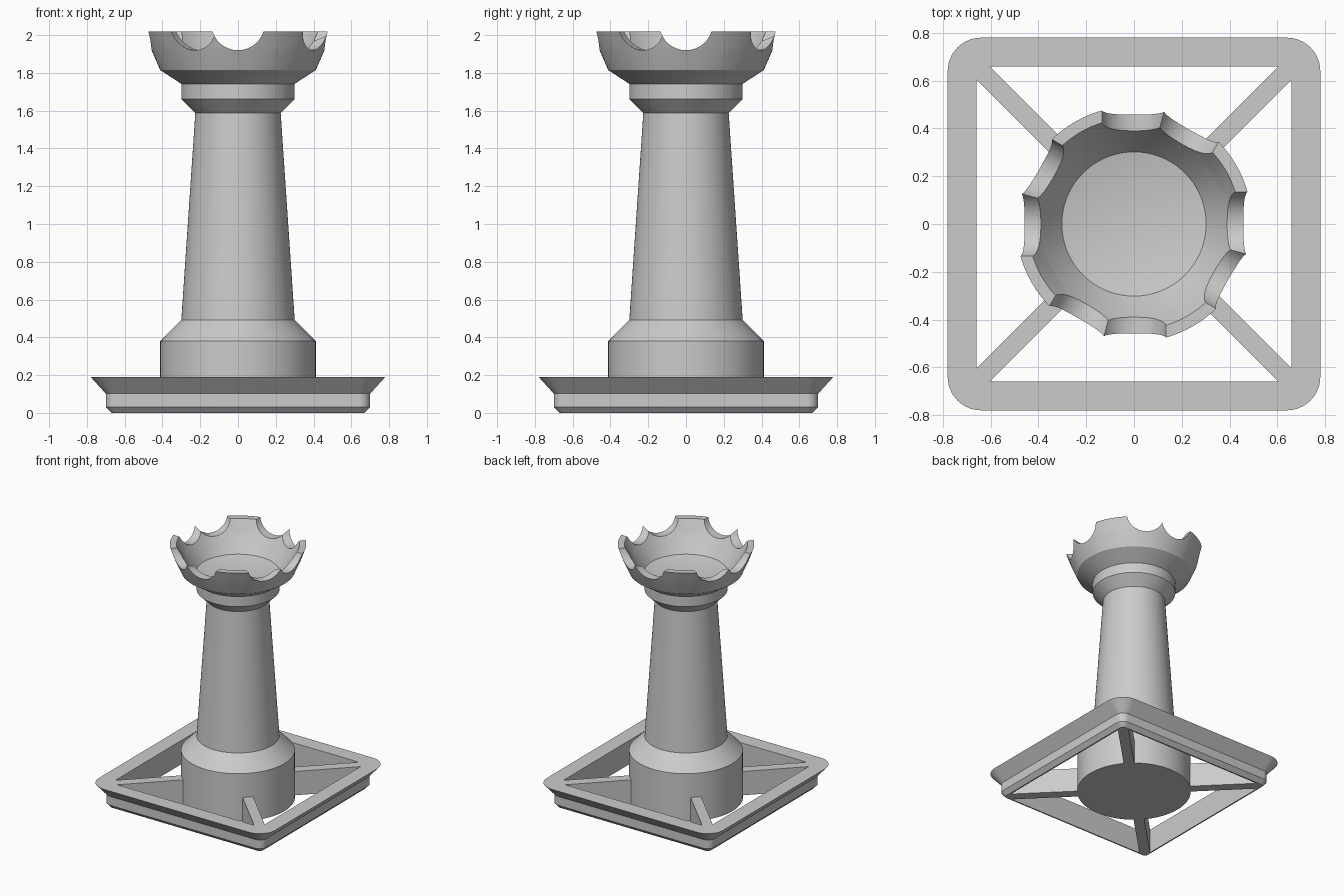
import bpy
import bmesh
from math import sin, cos, pi, radians
from mathutils import Matrix, Vector

if "Cube" in bpy.data.objects:
    bpy.data.objects.remove(bpy.data.objects["Cube"], do_unlink=True)

grey = bpy.data.materials.new("plain_grey")
grey.use_nodes = True
grey.diffuse_color = (0.6, 0.6, 0.6, 1)
grey.node_tree.nodes["Principled BSDF"].inputs["Base Color"].default_value = (0.6, 0.6, 0.6, 1)


def make_object(name, bm):
    bmesh.ops.recalc_face_normals(bm, faces=bm.faces)
    mesh = bpy.data.meshes.new(name)
    bm.to_mesh(mesh)
    bm.free()
    mesh.materials.append(grey)
    obj = bpy.data.objects.new(name, mesh)
    bpy.context.collection.objects.link(obj)
    return obj


def activate(obj):
    bpy.ops.object.select_all(action='DESELECT')
    obj.select_set(True)
    bpy.context.view_layer.objects.active = obj


def lathe(name, profile, steps=96):
    bm = bmesh.new()
    verts = [bm.verts.new((r, 0, z)) for r, z in profile]
    edges = [bm.edges.new(pair) for pair in zip(verts, verts[1:])]
    bmesh.ops.spin(bm, geom=verts + edges, cent=(0, 0, 0), axis=(0, 0, 1),
                   angle=2 * pi, steps=steps, use_duplicate=False)
    bmesh.ops.remove_doubles(bm, verts=bm.verts, dist=0.0001)
    return make_object(name, bm)


def loft(name, loops):
    """Closed solid through a stack of loops with equal point counts."""
    bm = bmesh.new()
    rings = [[bm.verts.new(p) for p in loop] for loop in loops]
    n = len(rings[0])
    for low, high in zip(rings, rings[1:]):
        for i in range(n):
            j = (i + 1) % n
            bm.faces.new((low[i], low[j], high[j], high[i]))
    bm.faces.new(rings[0][::-1])
    bm.faces.new(rings[-1])
    return make_object(name, bm)


def cut(target, cutters):
    for cutter in cutters:
        cutter.hide_render = True
        mod = target.modifiers.new("cut", 'BOOLEAN')
        mod.operation = 'DIFFERENCE'
        mod.solver = 'EXACT'
        mod.object = cutter
        activate(target)
        bpy.ops.object.modifier_apply(modifier=mod.name)
        bpy.data.objects.remove(cutter, do_unlink=True)


def smooth(obj):
    activate(obj)
    bpy.ops.object.shade_smooth_by_angle(angle=radians(25))


# Column with its foot, collar and hollow crown
column = lathe("column_and_crown", [
    (0, 0), (0.412, 0), (0.412, 0.38), (0.3, 0.493), (0.226, 1.588),
    (0.3, 1.662), (0.3, 1.742), (0.412, 1.815), (0.46, 1.925), (0.494, 2.02),
    (0.445, 2.02), (0.39, 1.92), (0.302, 1.8), (0, 1.74)])

# Twelve scallops in the rim, cut by six bars laid across it
scallops = []
for k in range(6):
    bm = bmesh.new()
    bmesh.ops.create_cone(bm, cap_ends=True, segments=64, radius1=0.141,
                          radius2=0.141, depth=1.4)
    turn = Matrix.Rotation(k * pi / 6, 4, 'Z') @ Matrix.Rotation(pi / 2, 4, 'Y')
    bm.transform(Matrix.Translation((0, 0, 2.061)) @ turn)
    scallops.append(make_object("scallop_cutter", bm))
cut(column, scallops)
smooth(column)


# Square base: flared moulding with rounded corners
def rounded_square(radius, z, core=0.64, steps=12):
    points = []
    for quarter in range(4):
        corner = Matrix.Rotation(quarter * pi / 2, 3, 'Z')
        for i in range(steps + 1):
            a = i / steps * pi / 2
            points.append(corner @ Vector((core + radius * cos(a),
                                           core + radius * sin(a), z)))
    return points


base = loft("base_frame_and_struts", [
    rounded_square(0.03, 0), rounded_square(0.06, 0.032),
    rounded_square(0.06, 0.102), rounded_square(0.14, 0.19)])

# Four triangular openings leave the frame and the diagonal struts
openings = []
for k in range(4):
    turn = Matrix.Rotation(k * pi / 2, 3, 'Z')
    triangle = [(0, 0.055), (0.605, 0.66), (-0.605, 0.66)]
    openings.append(loft("opening_cutter", [
        [turn @ Vector((x, y, z)) for x, y in triangle] for z in (-0.1, 0.3)]))
cut(base, openings)
smooth(base)
